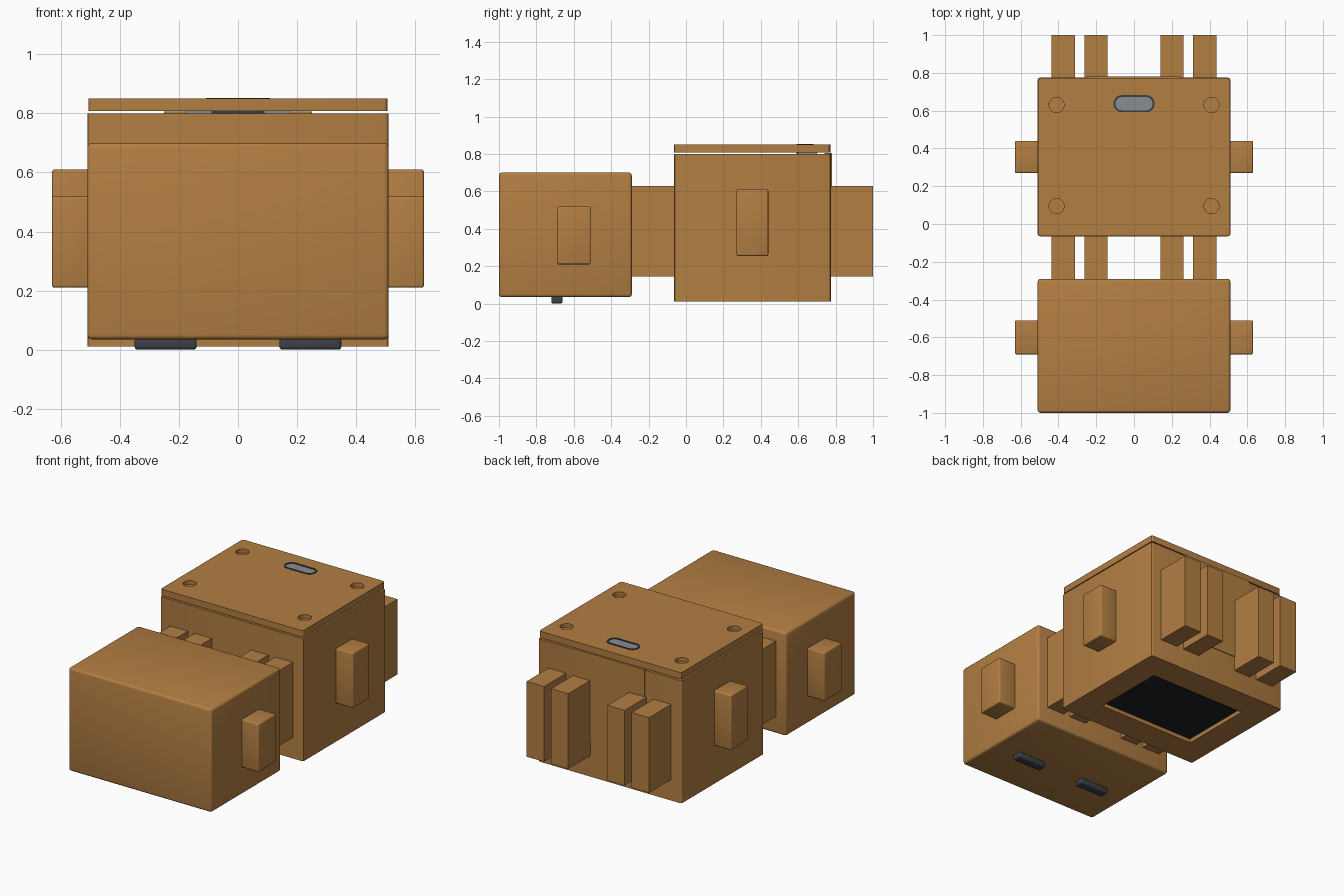
import bpy, bmesh
from mathutils import Matrix, Vector

if "Cube" in bpy.data.objects:
    bpy.data.objects.remove(bpy.data.objects["Cube"])


def material(name, rgb):
    m = bpy.data.materials.new(name)
    m.diffuse_color = (*rgb, 1)
    m.use_nodes = True
    m.node_tree.nodes["Principled BSDF"].inputs["Base Color"].default_value = m.diffuse_color
    return m


TAN = material("tan_plastic", (0.45, 0.21, 0.055))
DARK = material("dark_rubber", (0.045, 0.05, 0.06))
LABEL = material("label_black", (0.012, 0.014, 0.018))
GREY = material("grey_metal", (0.25, 0.27, 0.29))


def finish(bm, name, mat):
    me = bpy.data.meshes.new(name)
    bm.to_mesh(me)
    bm.free()
    ob = bpy.data.objects.new(name, me)
    bpy.context.collection.objects.link(ob)
    if mat:
        me.materials.append(mat)
    return ob


def box(name, lo, hi, mat=TAN, bevel=0, upright=False, segs=3):
    """Box between two corners; bevel all edges or only the upright ones."""
    lo, hi = Vector(lo), Vector(hi)
    bm = bmesh.new()
    bmesh.ops.create_cube(bm, size=1, matrix=Matrix.Translation((lo + hi) / 2)
                          @ Matrix.Diagonal((*(hi - lo), 1)))
    if bevel:
        edges = [e for e in bm.edges if not upright
                 or abs(e.verts[0].co.z - e.verts[1].co.z) > 1e-5]
        bmesh.ops.bevel(bm, geom=edges, offset=bevel, segments=segs,
                        profile=0.5, affect='EDGES')
    ob = finish(bm, name, mat)
    if bevel:
        smooth(ob)
    return ob


def cylinder(name, x, y, z0, z1, r):
    bm = bmesh.new()
    bmesh.ops.create_cone(bm, cap_ends=True, segments=32, radius1=r, radius2=r,
                          depth=z1 - z0, matrix=Matrix.Translation((x, y, (z0 + z1) / 2)))
    return finish(bm, name, None)


def smooth(ob):
    bpy.ops.object.select_all(action='DESELECT')
    bpy.context.view_layer.objects.active = ob
    ob.select_set(True)
    bpy.ops.object.shade_smooth_by_angle()


def cut(ob, cutter):
    mod = ob.modifiers.new("cut", 'BOOLEAN')
    mod.operation, mod.solver, mod.object = 'DIFFERENCE', 'EXACT', cutter
    bpy.context.view_layer.objects.active = ob
    bpy.ops.object.modifier_apply(modifier=mod.name)
    bpy.data.objects.remove(cutter)


def pair(name, lo, hi, **kw):
    """Box on the right side plus its mirror image on the left."""
    box(name + "_right", lo, hi, **kw)
    box(name + "_left", (-hi[0], *lo[1:]), (-lo[0], *hi[1:]), **kw)


# front housing with rounded edges, side ears and two foot pads
box("front_housing", (-0.51, -1.0, 0.035), (0.51, -0.29, 0.70), bevel=0.015)
pair("front_ear", (0.50, -0.69, 0.21), (0.63, -0.51, 0.52), bevel=0.008)
pair("foot_pad", (0.14, -0.72, 0.0), (0.35, -0.66, 0.04), mat=DARK, bevel=0.01)

# rear housing with a label recess underneath
rear = box("rear_housing", (-0.51, -0.065, 0.01), (0.51, 0.775, 0.80),
           bevel=0.012, upright=True)
cut(rear, box("recess_cutter", (-0.345, 0.115, -0.1), (0.345, 0.595, 0.035), None))
smooth(rear)
box("label_plate", (-0.325, 0.135, 0.022), (0.325, 0.575, 0.04), LABEL)
pair("rear_ear", (0.50, 0.27, 0.255), (0.63, 0.44, 0.61), bevel=0.008)

# upright fins on both faces of the rear housing
for side, y0, y1 in (("front", -0.29, -0.05), ("back", 0.765, 1.0)):
    for tag, x0, x1 in (("inner", 0.14, 0.262), ("outer", 0.312, 0.437)):
        pair(f"{side}_fin_{tag}", (x0, y0, 0.145), (x1, y1, 0.63))

# back panel insert
box("back_panel", (-0.25, 0.74, 0.24), (0.25, 0.78, 0.806))

# lid with four screw recesses and a slot
lid = box("lid", (-0.507, -0.063, 0.808), (0.507, 0.772, 0.85), bevel=0.015, upright=True)
for x in (-0.41, 0.41):
    for y in (0.095, 0.63):
        cut(lid, cylinder("screw_cutter", x, y, 0.825, 0.9, 0.04))
cut(lid, box("slot_cutter", (-0.108, 0.592, 0.7), (0.108, 0.682, 0.9), None,
             bevel=0.042, upright=True, segs=8))
smooth(lid)

# grey socket in the lid slot: flange, rim and recessed core
box("socket_flange", (-0.18, 0.60, 0.79), (0.18, 0.70, 0.808), GREY)
rim = box("socket_rim", (-0.108, 0.592, 0.80), (0.108, 0.682, 0.853), DARK,
          bevel=0.042, upright=True, segs=8)
cut(rim, box("rim_cutter", (-0.098, 0.602, 0.7), (0.098, 0.672, 0.9), None,
             bevel=0.033, upright=True, segs=8))
smooth(rim)
box("socket_core", (-0.098, 0.602, 0.80), (0.098, 0.672, 0.848), GREY,
    bevel=0.033, upright=True, segs=8)
